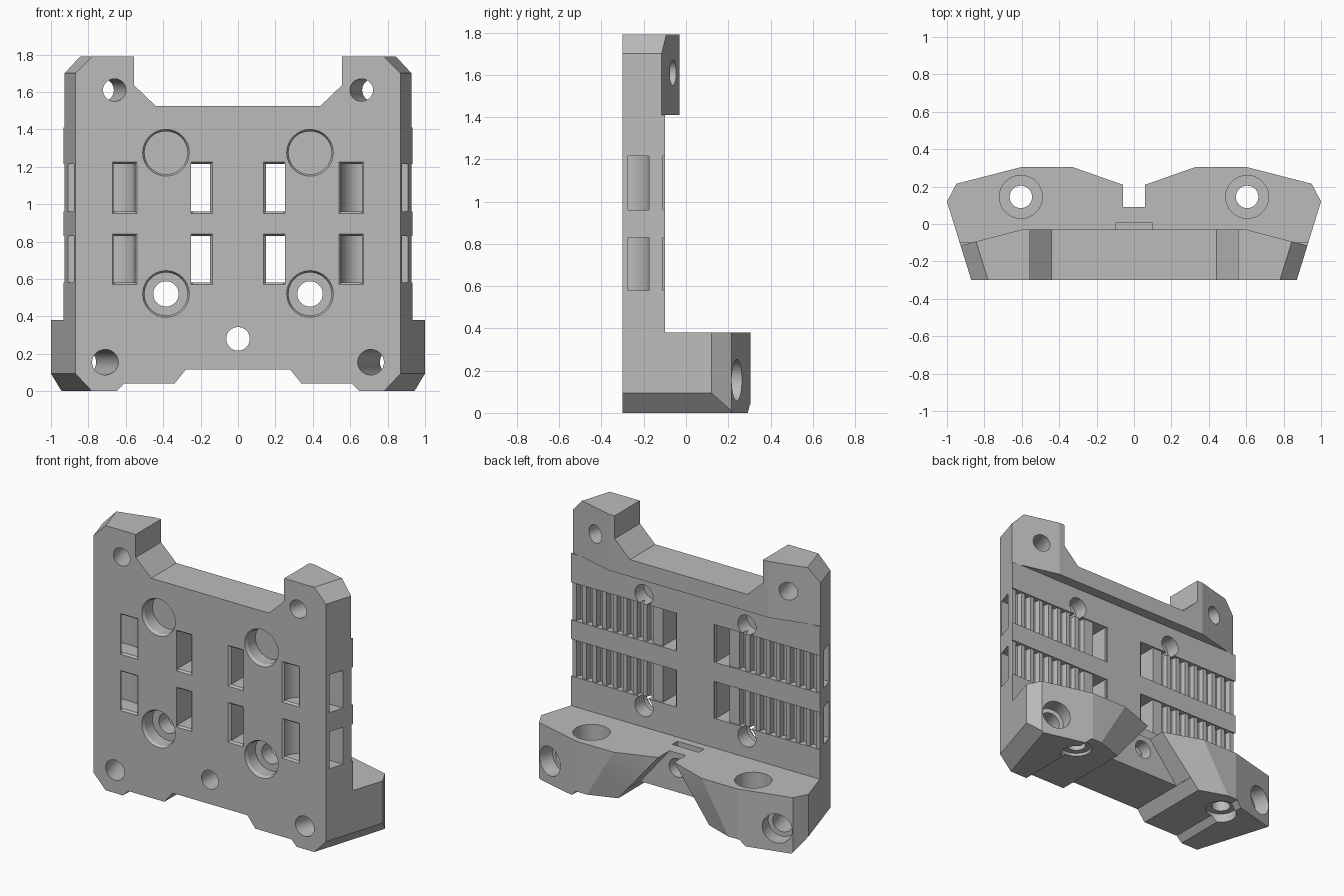
import bpy, bmesh, math
from mathutils import Vector

if "Cube" in bpy.data.objects:
    bpy.data.objects.remove(bpy.data.objects["Cube"])

grey = bpy.data.materials.new("matte grey")
grey.diffuse_color = (0.5, 0.5, 0.5, 1)
grey.use_nodes = True
grey.node_tree.nodes["Principled BSDF"].inputs["Base Color"].default_value = grey.diffuse_color


def finish(bm, name):
    bmesh.ops.recalc_face_normals(bm, faces=bm.faces)
    mesh = bpy.data.meshes.new(name)
    bm.to_mesh(mesh)
    bm.free()
    mesh.materials.append(grey)
    ob = bpy.data.objects.new(name, mesh)
    bpy.context.collection.objects.link(ob)
    return ob


def prism(pts, axis, lo, hi, name="cutter"):
    """Polygon extruded along y (points are x, z) or z (points are x, y)."""
    bm = bmesh.new()
    put = (lambda p, t: (p[0], t, p[1])) if axis == 'y' else (lambda p, t: (p[0], p[1], t))
    a = [bm.verts.new(put(p, lo)) for p in pts]
    b = [bm.verts.new(put(p, hi)) for p in pts]
    bm.faces.new(a)
    bm.faces.new(b)
    for i in range(len(pts)):
        j = (i + 1) % len(pts)
        bm.faces.new((a[i], a[j], b[j], b[i]))
    return finish(bm, name)


def hull(points):
    bm = bmesh.new()
    for p in points:
        bm.verts.new(p)
    bmesh.ops.convex_hull(bm, input=bm.verts[:])
    return finish(bm, "cutter")


def rod(p0, p1, r, r2=None):
    p0, p1 = Vector(p0), Vector(p1)
    d = p1 - p0
    m = d.to_track_quat('Z', 'Y').to_matrix().to_4x4()
    m.translation = (p0 + p1) / 2
    bm = bmesh.new()
    bmesh.ops.create_cone(bm, cap_ends=True, segments=32, radius1=r,
                          radius2=r2 or r, depth=d.length, matrix=m)
    return finish(bm, "cutter")


def cut(cutter):
    mod = body.modifiers.new("cut", 'BOOLEAN')
    mod.operation, mod.solver, mod.object = 'DIFFERENCE', 'EXACT', cutter
    bpy.context.view_layer.objects.active = body
    bpy.ops.object.modifier_apply(modifier=mod.name)
    bpy.data.objects.remove(cutter)


def sym(right):
    """Close a right-hand profile with its mirror image."""
    return right + [(-x, y) for x, y in reversed(right)]


# Body: the plan outline at full height
body = prism(sym([(0.87, -0.3), (1, 0.12), (0.95, 0.215), (0.6, 0.305), (0.33, 0.305),
                  (0.06, 0.21), (0.06, 0.09)]), 'z', 0, 1.79, "carriage_plate")

# Thin the plate behind, leaving the lower block and the upper ledge
cut(prism([(-1.2, -0.1), (1.2, -0.1), (1.2, 0.6), (-1.2, 0.6)], 'z', 0.38, 1.41))
cut(prism(sym([(1.2, 0.6), (1.2, -0.186), (0.6, -0.03)]), 'z', 1.409, 2))

# Front silhouette: gap between the upper ears, stepped underside
cut(prism(sym([(0.555, 1.9), (0.555, 1.635), (0.44, 1.525)]), 'y', -0.6, 0.6))
cut(prism(sym([(0.65, -0.1), (0.65, 0), (0.61, 0.04), (0.34, 0.04), (0.28, 0.115)]),
          'y', -0.6, 0.6))
# V-shaped clearance between the two rear pods
cut(prism(sym([(0.06, 0.45), (0.06, 0.38), (0.34, 0.04), (0.34, -0.1)]), 'y', 0.09, 0.6))

rows = [(0.57, 0.84), (0.95, 1.225)]
for s in (1, -1):
    # Outer corner chamfers, following the flared sides
    for tri in ([(0.68, -0.106), (1.07, 0.306), (1.3, -0.106)],
                [(0.68, 1.89), (1.07, 1.50), (1.3, 1.89)]):
        cut(hull([(s * (x + 0.31 * (y + 0.3)), y, z) for x, z in tri for y in (-0.5, 0.5)]))
    # Slanted inner rear facet of each pod
    cut(hull([(s * x, y, z) for x in (0, 0.7) for z in (-0.05, 0.45)
              for y in (0.21 + 0.352 * (x - 0.06) + 0.207 * (z - 0.38), 0.7)]))

    for lo, hi in rows:
        # Toothed belt channel on the back
        comb = [(0.14, 0), (0.14, -0.11)]
        for i in range(9):
            x = 0.325 + 0.075 * i
            comb += [(x, -0.11), (x + 0.006, -0.145), (x + 0.039, -0.145), (x + 0.045, -0.11)]
        comb += [(1.1, -0.11), (1.1, 0)]
        cut(prism([(s * x, y) for x, y in comb], 'z', lo + 0.01, hi - 0.01))
        # Inner slot right through, with a bevelled mouth
        cut(prism([(s * x, y) for x, y in [(0.15, -0.5), (0.25, -0.5), (0.25, 0), (0.15, 0)]],
                  'z', lo + 0.01, hi - 0.01))
        # Curved tie tunnel from front slot to side opening
        arc = [(0.67 - 0.12 * math.cos(t * math.pi / 16),
                -0.3 + 0.125 * math.sin(t * math.pi / 16)) for t in range(9)]
        tunnel = [(0.55, -0.4)] + arc + [(1.2, -0.175), (1.2, -0.275), (0.68, -0.275),
                                         (0.66, -0.3), (0.66, -0.4)]
        cut(prism([(s * x, y) for x, y in tunnel], 'z', lo + 0.01, hi - 0.01))
        # Bevelled mouths of both front slots
        for a, b in ((0.135, 0.25), (0.54, 0.67)):
            cut(hull([(s * (a + e * 0.015), y, z) for e, y in ((-1, -0.315), (1, -0.285))
                      for z in (lo + e * 0.012, hi - e * 0.012)] +
                     [(s * (b - e * 0.015), y, z) for e, y in ((-1, -0.315), (1, -0.285))
                      for z in (lo + e * 0.012, hi - e * 0.012)]))

    # Four counterbored bolt holes
    for z in (0.52, 1.275):
        cut(rod((s * 0.385, -0.5, z), (s * 0.385, 0, z), 0.068))
        cut(rod((s * 0.385, -0.5, z), (s * 0.385, -0.2, z), 0.115))
        cut(rod((s * 0.385, -0.32, z), (s * 0.385, -0.28, z), 0.135, 0.115))

    # Splayed corner holes, square to the rear facets
    def splay(x, z, y0, y1, r):
        cut(rod((s * (x + 0.26 * (y0 + 0.3)), y0, z),
                (s * (x + 0.26 * (y1 + 0.3)), y1, z), r))
    splay(0.66, 1.61, -0.5, 0.2, 0.06)
    splay(0.71, 0.155, -0.5, 0.5, 0.068)
    splay(0.71, 0.155, 0.14, 0.5, 0.098)

    # Vertical pod holes, counterbored above and below
    cut(rod((s * 0.605, 0.145, -0.2), (s * 0.605, 0.145, 0.6), 0.06))
    cut(rod((s * 0.605, 0.145, 0.24), (s * 0.605, 0.145, 0.6), 0.115))
    cut(rod((s * 0.605, 0.145, -0.2), (s * 0.605, 0.145, 0.06), 0.1))

# Centre hole and its nut slot
cut(rod((0, -0.5, 0.28), (0, 0.5, 0.28), 0.063))
cut(prism(sym([(0.1, -0.05), (0.1, 0.005)]), 'z', 0.19, 0.5))

bpy.ops.object.select_all(action='DESELECT')
body.select_set(True)
bpy.context.view_layer.objects.active = body
bpy.ops.object.shade_smooth_by_angle(angle=math.radians(14))
